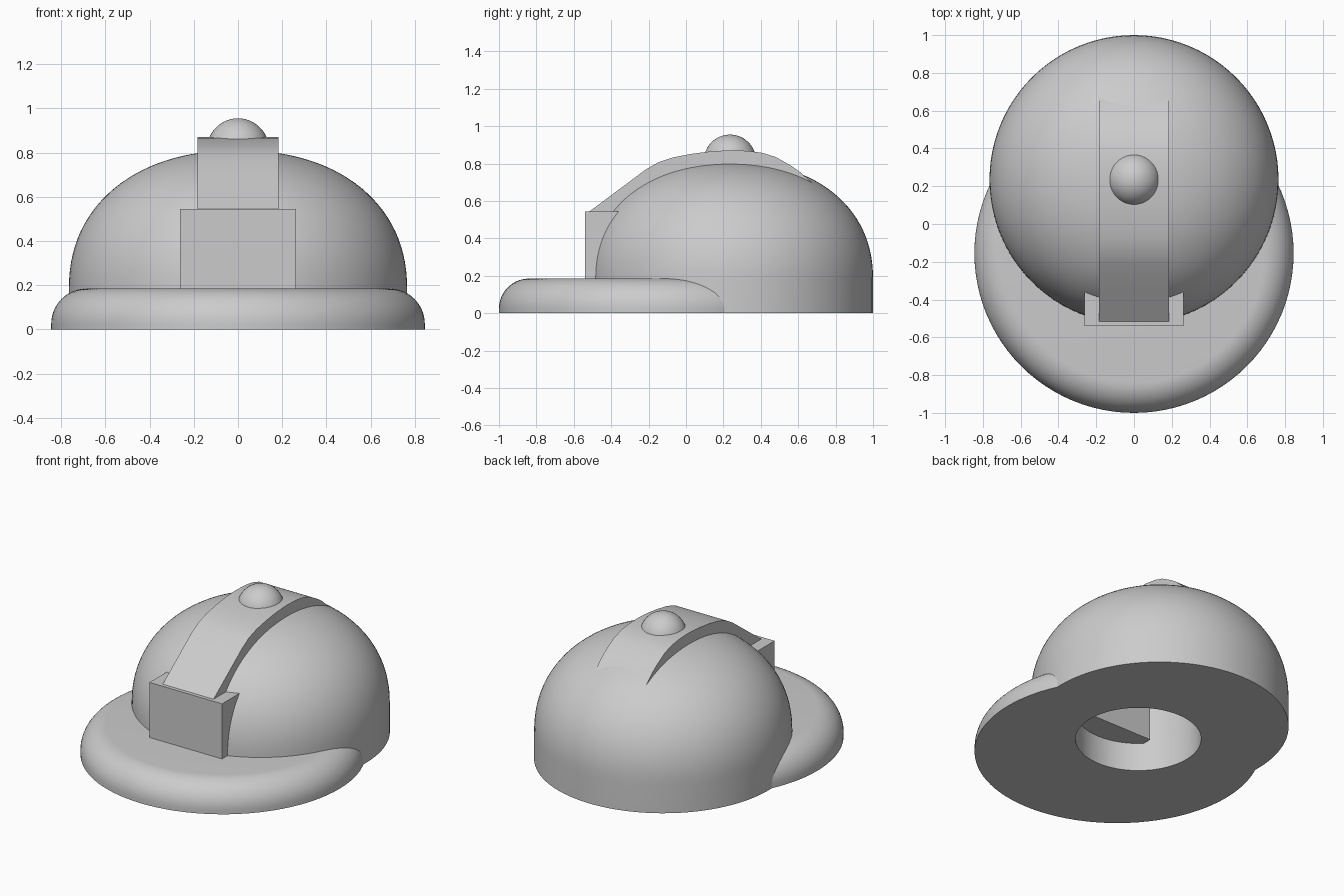
import bpy, bmesh, math
from mathutils import Matrix

SEGMENTS = 96
DOME_Y, BRIM_Y, HOLE_Y = 0.235, -0.155, 0.04

cube = bpy.data.objects.get("Cube")
if cube:
    bpy.data.objects.remove(cube, do_unlink=True)

# Single matte grey
grey = bpy.data.materials.new("plain grey")
grey.use_nodes = True
colour = (0.6, 0.6, 0.6, 1)
grey.diffuse_color = colour
grey.node_tree.nodes["Principled BSDF"].inputs["Base Color"].default_value = colour


def finish(name, bm):
    """Turn a bmesh into a named object in the scene."""
    bmesh.ops.recalc_face_normals(bm, faces=bm.faces[:])
    mesh = bpy.data.meshes.new(name)
    bm.to_mesh(mesh)
    bm.free()
    mesh.materials.append(grey)
    obj = bpy.data.objects.new(name, mesh)
    bpy.context.collection.objects.link(obj)
    return obj


def lathe(name, profile, y):
    """Revolve an (r, z) profile that starts and ends on the axis."""
    bm = bmesh.new()
    verts = [bm.verts.new((r, 0, z)) for r, z in profile]
    edges = [bm.edges.new(pair) for pair in zip(verts, verts[1:])]
    bmesh.ops.spin(bm, geom=verts + edges, cent=(0, 0, 0), axis=(0, 0, 1),
                   angle=math.tau, steps=SEGMENTS)
    bmesh.ops.remove_doubles(bm, verts=bm.verts[:], dist=0.0005)
    bmesh.ops.translate(bm, verts=bm.verts[:], vec=(0, y, 0))
    return finish(name, bm)


def apply_boolean(obj, other, operation):
    mod = obj.modifiers.new(operation.title(), "BOOLEAN")
    mod.operation, mod.object, mod.solver = operation, other, "EXACT"
    bpy.context.view_layer.objects.active = obj
    bpy.ops.object.modifier_apply(modifier=mod.name)


def smooth(obj, degrees=35):
    bpy.ops.object.select_all(action="DESELECT")
    obj.select_set(True)
    bpy.context.view_layer.objects.active = obj
    bpy.ops.object.shade_smooth_by_angle(angle=math.radians(degrees))


# Crown: short straight wall, then a slightly full dome
angles = [math.pi / 2 * i / 28 for i in range(29)]
power = 2 / 2.2
dome = [(0.765 * max(math.cos(a), 0) ** power, 0.18 + 0.63 * math.sin(a) ** power)
        for a in angles[:-1]]
crown = lathe("cap_crown", [(0, 0), (0.765, 0)] + dome + [(0, 0.81)], DOME_Y)

# Brim: flat disc with a rounded upper rim
rim = [(0.685 + 0.16 * math.cos(a), 0.025 + 0.16 * math.sin(a)) for a in angles[::2]]
brim = lathe("cap_brim", [(0, 0), (0.845, 0)] + rim + [(0, 0.185)], BRIM_Y)

# Round socket in the underside
socket = lathe("socket_cutter", [(0, -0.2), (0.372, -0.2), (0.372, 0.42), (0, 0.42)], HOLE_Y)
for part in (crown, brim):
    apply_boolean(part, socket, "DIFFERENCE")
    smooth(part)
bpy.data.objects.remove(socket, do_unlink=True)

# Lamp block on the forehead, reaching into the socket
bm = bmesh.new()
bmesh.ops.create_cube(bm, size=1, matrix=Matrix.Translation((0, -0.352, 0.365))
                      @ Matrix.Diagonal((0.525, 0.375, 0.36, 1)))
finish("lamp_block", bm)

# Crest strip: side profile extruded across the crown
crest_profile = [(-0.515, 0.545), (-0.35, 0.668), (-0.22, 0.765), (-0.15, 0.806),
                 (-0.07, 0.833), (0.03, 0.852), (0.13, 0.865), (0.23, 0.871),
                 (0.33, 0.868), (0.41, 0.857), (0.48, 0.835), (0.56, 0.79),
                 (0.61, 0.755), (0.67, 0.7), (0.5, 0.66), (0.23, 0.72),
                 (-0.1, 0.62), (-0.25, 0.53)]
bm = bmesh.new()
side = bm.faces.new([bm.verts.new((-0.184, y, z)) for y, z in crest_profile])
sweep = bmesh.ops.extrude_face_region(bm, geom=[side], use_keep_orig=True)
moved = [v for v in sweep["geom"] if isinstance(v, bmesh.types.BMVert)]
bmesh.ops.translate(bm, verts=moved, vec=(0.368, 0, 0))
smooth(finish("crest_strip", bm), 30)

# Button on top
bm = bmesh.new()
bmesh.ops.create_uvsphere(bm, u_segments=40, v_segments=24, radius=0.14,
                          matrix=Matrix.Translation((0, DOME_Y, 0.815)))
smooth(finish("top_button", bm))
